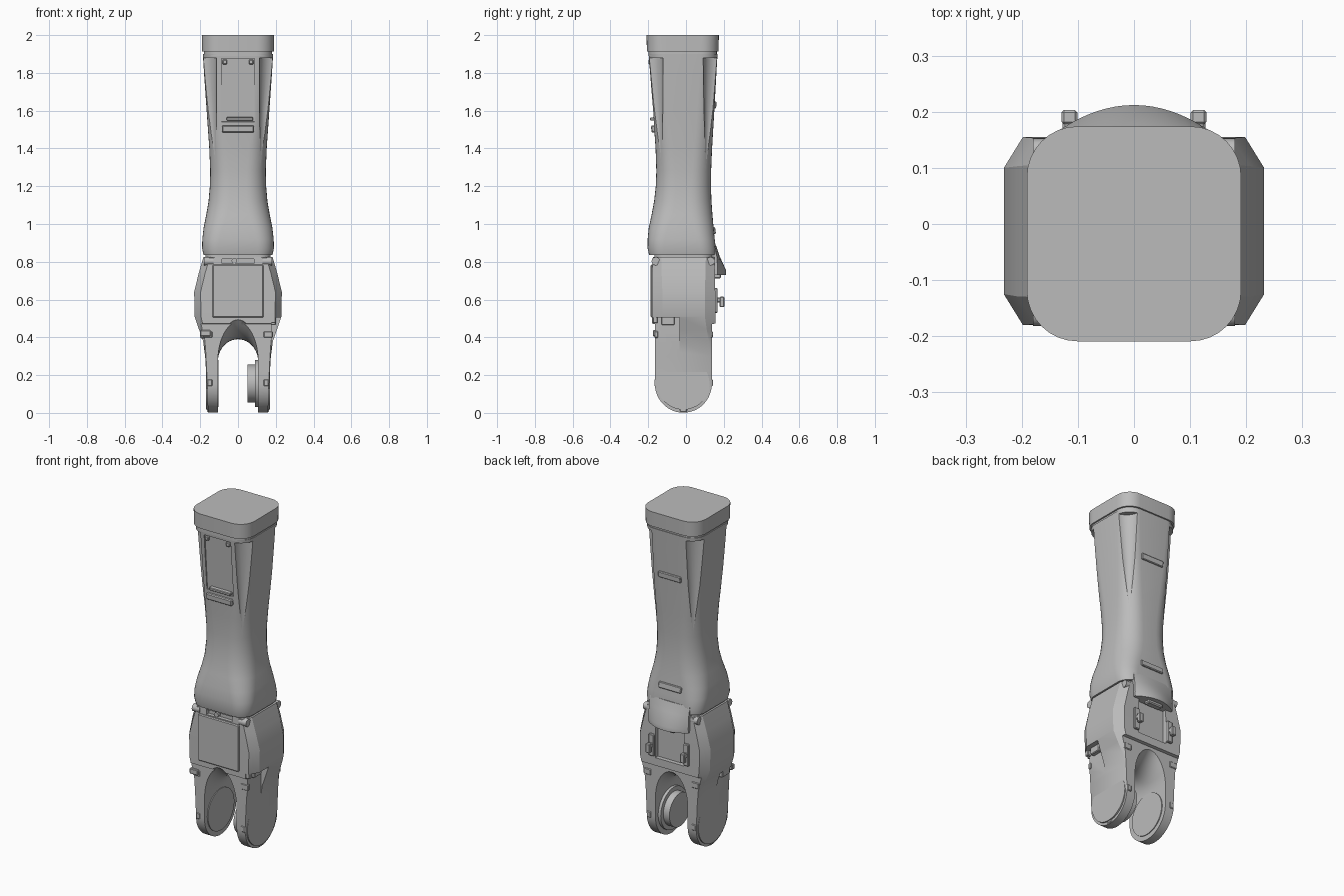
import bpy, bmesh, math
from mathutils import Vector, Matrix

if "Cube" in bpy.data.objects:
    bpy.data.objects.remove(bpy.data.objects["Cube"], do_unlink=True)

grey = bpy.data.materials.new("plain grey")
grey.use_nodes = True
COLOUR = (0.5, 0.5, 0.5, 1)
grey.diffuse_color = COLOUR
grey.node_tree.nodes["Principled BSDF"].inputs["Base Color"].default_value = COLOUR


def finish(name, bm):
    bmesh.ops.recalc_face_normals(bm, faces=bm.faces)
    me = bpy.data.meshes.new(name)
    bm.to_mesh(me)
    bm.free()
    me.materials.append(grey)
    ob = bpy.data.objects.new(name, me)
    bpy.context.collection.objects.link(ob)
    return ob


def loft(name, sections):
    """Skin equal-length closed sections and cap both ends."""
    bm = bmesh.new()
    rings = [[bm.verts.new(p) for p in s] for s in sections]
    n = len(rings[0])
    for a, b in zip(rings, rings[1:]):
        for i in range(n):
            j = (i + 1) % n
            bm.faces.new((a[i], a[j], b[j], b[i]))
    bm.faces.new(rings[0])
    bm.faces.new(rings[-1])
    return finish(name, bm)


def box(name, x, y, z, bevel=0.0, tilt=0.0):
    """Box between (min, max) pairs, tilted about x through its centre."""
    bm = bmesh.new()
    size = [b - a for a, b in (x, y, z)]
    mid = [(a + b) / 2 for a, b in (x, y, z)]
    bmesh.ops.create_cube(bm, size=1, matrix=Matrix.Diagonal((*size, 1)))
    if bevel:
        bmesh.ops.bevel(bm, geom=bm.edges[:], offset=bevel, segments=1, affect='EDGES')
    bm.transform(Matrix.Translation(mid) @ Matrix.Rotation(tilt, 4, 'X'))
    return finish(name, bm)


def disc(name, centre, radius, depth, axis='X', sides=48):
    bm = bmesh.new()
    bmesh.ops.create_cone(bm, cap_ends=True, segments=sides, radius1=radius,
                          radius2=radius, depth=depth)
    turn = Matrix.Rotation(math.pi / 2, 4, 'Y' if axis == 'X' else 'X')
    bm.transform(Matrix.Translation(centre) @ turn)
    return finish(name, bm)


def boolean(ob, cutter, op='DIFFERENCE'):
    mod = ob.modifiers.new("cut", 'BOOLEAN')
    mod.object, mod.operation, mod.solver = cutter, op, 'EXACT'
    deps = bpy.context.evaluated_depsgraph_get()
    me = bpy.data.meshes.new_from_object(ob.evaluated_get(deps))
    ob.modifiers.clear()
    ob.data = me
    bpy.data.objects.remove(cutter, do_unlink=True)


def round_rect(z, hx, y0, y1, r, steps=8):
    pts = []
    for k, (sx, cy) in enumerate(((1, y1 - r), (-1, y1 - r), (-1, y0 + r), (1, y0 + r))):
        for i in range(steps + 1):
            a = math.pi / 2 * (k + i / steps)
            pts.append(Vector((sx * (hx - r) + r * math.cos(a), cy + r * math.sin(a), z)))
    return pts


# Forearm shell: height, half width, front y, back y, corner radius
SHELL = [(0.835, .182, -.195, .158, .08), (0.87, .19, -.203, .158, .085),
         (0.92, .189, -.203, .152, .09), (0.98, .182, -.197, .146, .10),
         (1.05, .168, -.182, .140, .11), (1.12, .156, -.169, .135, .11),
         (1.20, .149, -.160, .132, .105), (1.28, .147, -.157, .133, .10),
         (1.40, .152, -.161, .138, .095), (1.60, .166, -.175, .150, .09),
         (1.80, .180, -.190, .161, .09), (1.90, .186, -.198, .167, .09)]
shell = loft("forearm_shell", [round_rect(*s) for s in SHELL])


def shell_y(z, side):
    """Front (side=2) or back (side=3) surface depth at a height."""
    for a, b in zip(SHELL, SHELL[1:]):
        if a[0] <= z <= b[0]:
            return a[side] + (b[side] - a[side]) * (z - a[0]) / (b[0] - a[0])


# Tapered flutes scooped out of the four corners
for sx in (-1, 1):
    for low, high in ((Vector((.122, -.132, 1.30)), Vector((.197, -.205, 1.88))),
                      (Vector((.122, .108, 1.30)), Vector((.197, .174, 1.88)))):
        rings = []
        for t, r in ((0, .004), (.5, .046), (1, .085)):
            c = low.lerp(high, t)
            rings.append([(sx * c.x + r * math.cos(a), c.y + r * math.sin(a), c.z)
                          for a in (math.tau * i / 24 for i in range(24))])
        boolean(shell, loft("flute_cutter", rings))

# Front hatch recess with a handle bar and corner catches
lean = math.atan(.07)
boolean(shell, box("hatch_cutter", (-.088, .088), (-.205, -.175), (1.54, 1.875), tilt=lean))
box("front_bar", (-.085, .085), (-.184, -.16), (1.485, 1.522), .005, lean)
box("hatch_lip", (-.06, .08), (-.19, -.165), (1.548, 1.565), .003, lean)
for sx in (-1, 1):
    box("hatch_catch", (sx * .07 - .012, sx * .07 + .012), (-.199, -.178), (1.845, 1.87), .004)

# Raised bars on the back
for z in (1.63, .965):
    y = shell_y(z, 3)
    box("back_bar", (-.075, .075), (y - .01, y + .009), (z - .018, z + .018), .004,
        -lean if z > 1.3 else lean * 2)

# Collar and flat end cap
loft("cap_collar", [round_rect(z, .181, -.198, .163, .085) for z in (1.89, 1.92)])
loft("end_cap", [round_rect(1.912, .19, -.207, .172, .09), round_rect(2.0, .191, -.209, .174, .09)])
loft("neck_ring", [round_rect(z, .172, -.168, .14, .06) for z in (.815, .845)])


# Elbow block and fork: one tapered solid with chamfered corners
def octagon(z, hx, y0, y1, cx, cy):
    return [(hx, y0 + cy, z), (hx, y1 - cy, z), (hx - cx, y1, z), (cx - hx, y1, z),
            (-hx, y1 - cy, z), (-hx, y0 + cy, z), (cx - hx, y0, z), (hx - cx, y0, z)]


fork = loft("fork", [octagon(*s) for s in (
    (-.01, .158, -.18, .155, .01, .02), (.15, .165, -.18, .155, .01, .02),
    (.30, .174, -.18, .155, .012, .025), (.38, .185, -.18, .155, .018, .035),
    (.44, .206, -.18, .155, .026, .045), (.51, .23, -.18, .155, .034, .055),
    (.64, .232, -.18, .155, .034, .055), (.74, .208, -.179, .153, .034, .05),
    (.825, .183, -.175, .15, .034, .045))])

# Round the lower ends of the fork in side profile
R, MID = .151, -.014
outline = [(.3, 1), (.3, .5), (MID + R, .47)]
outline += [(MID + R * math.cos(a), .155 - R * 1.02 * math.sin(a))
            for a in (math.pi * i / 32 for i in range(33))]
outline += [(MID - R, .47), (-.3, .5), (-.3, 1)]
boolean(fork, loft("profile_cutter", [[(x, y, z) for y, z in outline] for x in (-.4, .4)]),
        'INTERSECT')

# Flared saddle arch between the arms
arch = []
for i in range(-10, 11):
    y = i * .022
    top = .39 + .09 * min(abs(y) / .165, 1.1) ** 2
    ring = [(.107, y, -.1)]
    ring += [(.107 * math.cos(a), y, .27 + (top - .27) * math.sin(a))
             for a in (math.pi * j / 24 for j in range(25))]
    arch.append(ring + [(-.107, y, -.1)])
boolean(fork, loft("arch_cutter", arch))

# Side steps, top notch and rear pocket
for sx, top in ((1, .505), (-1, .435)):
    xs = sorted((sx * .177, sx * .4))
    boolean(fork, box("step_cutter", xs, (-.3, -.035), (.29, top)))
    box("side_clip", sorted((sx * .15, sx * .2)), (-.13, -.06), (top - .04, top + .003), .004)
    box("front_clip", sorted((sx * .145, sx * .2)), (-.176, -.15), (top - .03, top + .003), .004)
boolean(fork, box("notch_cutter", (-.085, .085), (-.3, -.155), (.79, .9)))
boolean(fork, box("pocket_cutter", (-.095, .095), (.13, .3), (.52, .9)))
disc("notch_bolt", (-.02, -.165, .805), .014, .025, 'Y', 16)

# Raised front panel
box("front_panel", (-.135, .135), (-.187, -.17), (.505, .785), .005)

# Corner lugs, arm rim catches and hooks, mirrored on both sides
for sx in (-1, 1):
    for y in (-.16, .13):
        disc("corner_lug", (sx * .155, y, .803), .022, .05, 'X', 16)
        for z in (.415, .16):
            box("rim_catch", sorted((sx * .135, sx * (.163 + .07 * (z > .3) * .3))),
                (y - .008, y + .012), (z - .018, z + .018), .004)
    box("toe_catch", sorted((sx * .13, sx * .164)), (-.032, .004), (.004, .03), .004)
    disc("arm_plate", (sx * .16, MID, .155), .138, .018)
    box("hook_arm", (sx * .115 - .012, sx * .115 + .012), (.14, .2), (.585, .61), .004)
    box("hook_tip", (sx * .115 - .014, sx * .115 + .014), (.178, .203), (.56, .615), .004)
    box("hook_base", (sx * .115 - .018, sx * .115 + .018), (.145, .168), (.53, .66), .004)

# Pivot boss on the left arm, shallow seat on the right arm
disc("pivot_flange", (.1, MID, .155), .125, .02)
disc("pivot_boss", (.078, MID, .155), .1, .056)
disc("pivot_seat", (-.106, MID, .155), .125, .008)


# Curved rear visor with a connector underneath
def visor_ring(z, edge, middle, w=.132):
    xs = [w * (i / 8 - 1) for i in range(17)]
    return ([(-w, .12, z)] + [(x, middle - (middle - edge) * (x / w) ** 2, z) for x in xs]
            + [(w, .12, z)])


loft("rear_visor", [visor_ring(.73, .165, .212), visor_ring(.755, .168, .212),
                    visor_ring(.83, .163, .178), visor_ring(.885, .152, .160)])
box("connector", (-.05, .05), (.145, .185), (.712, .735), .006)

# Smooth curved surfaces while keeping the creases crisp
bpy.ops.object.select_all(action='DESELECT')
for ob in bpy.context.collection.objects:
    if ob.type == 'MESH' and grey.name in ob.data.materials:
        ob.select_set(True)
        bpy.context.view_layer.objects.active = ob
bpy.ops.object.shade_smooth_by_angle(angle=math.radians(28))
